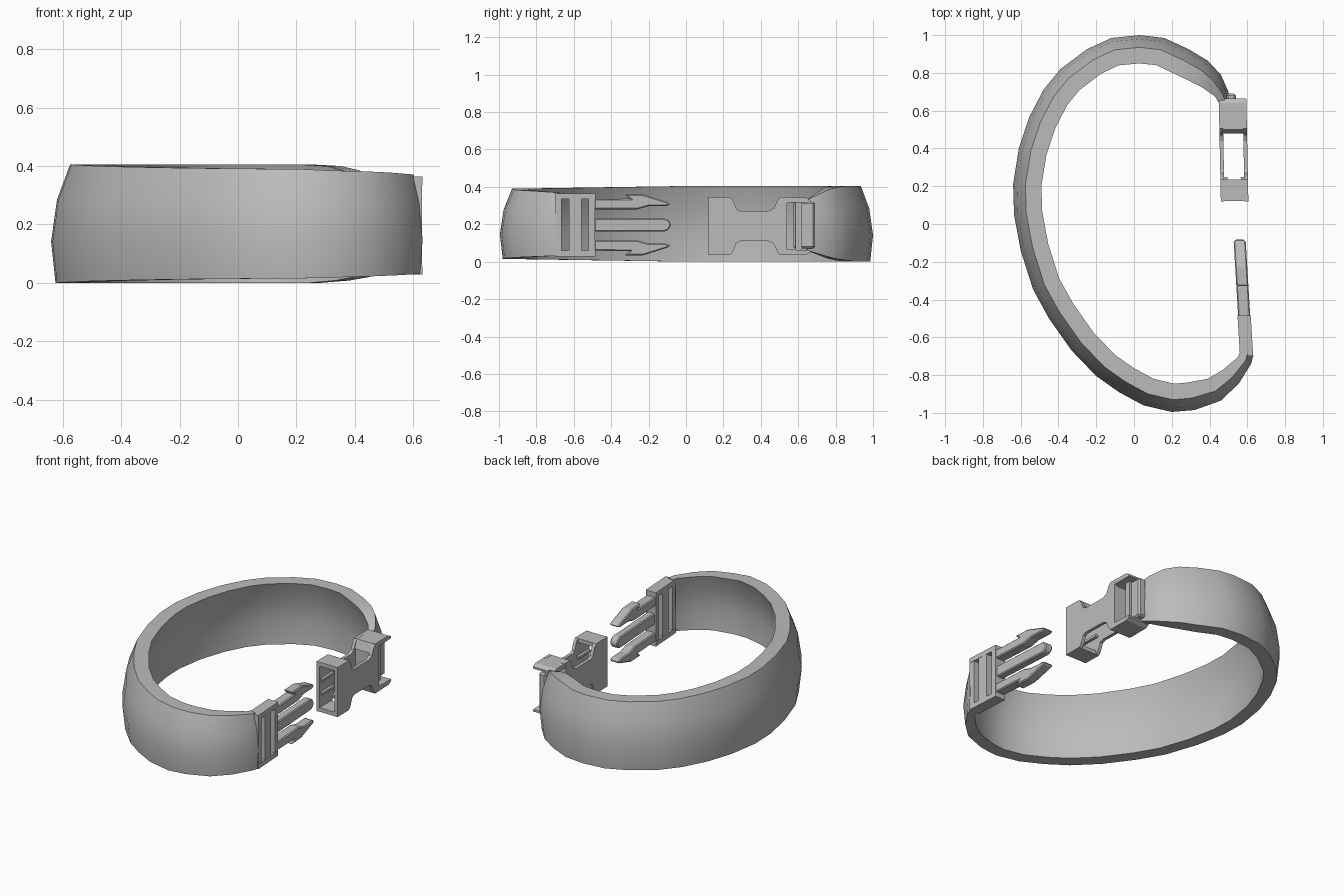
import bpy
import bmesh
from mathutils import Vector

default_cube = bpy.data.objects.get("Cube")
if default_cube:
    bpy.data.objects.remove(default_cube, do_unlink=True)

grey = bpy.data.materials.new("plain grey")
grey.use_nodes = True
grey.diffuse_color = (0.5, 0.5, 0.5, 1)
grey.node_tree.nodes["Principled BSDF"].inputs["Base Color"].default_value = grey.diffuse_color


def finish(name, bm, smooth_angle=None, bevel=0):
    """Turn a bmesh into a named, coloured object."""
    bmesh.ops.recalc_face_normals(bm, faces=bm.faces[:])
    mesh = bpy.data.meshes.new(name)
    bm.to_mesh(mesh)
    bm.free()
    mesh.materials.append(grey)
    obj = bpy.data.objects.new(name, mesh)
    bpy.context.collection.objects.link(obj)
    if bevel:
        modifier = obj.modifiers.new("soft edges", "BEVEL")
        modifier.width = bevel
        modifier.segments = 1
    if smooth_angle:
        bpy.ops.object.select_all(action="DESELECT")
        obj.select_set(True)
        bpy.context.view_layer.objects.active = obj
        bpy.ops.object.shade_smooth_by_angle(angle=smooth_angle)
    return obj


def prism(bm, outline, x_low, x_high):
    """Extrude a y-z outline along x."""
    low = [bm.verts.new((x_low, y, z)) for y, z in outline]
    high = [bm.verts.new((x_high, y, z)) for y, z in outline]
    bm.faces.new(low)
    bm.faces.new(high)
    for i in range(len(low)):
        j = (i + 1) % len(low)
        bm.faces.new((low[i], low[j], high[j], high[i]))


def box(bm, x, y, z):
    prism(bm, [(y[0], z[0]), (y[1], z[0]), (y[1], z[1]), (y[0], z[1])], *x)


def mirrored(half):
    """Complete an outline that is symmetric across the middle height."""
    return half + [(y, -z) for y, z in reversed(half)]


def place(bm, x, z, slope):
    """Lean a buckle half along the strap direction and lift it."""
    for v in bm.verts:
        v.co.x += x + slope * v.co.y
        v.co.z += z


# Strap: outside path, swept with a bulging tilted section
path = [(.51, .65), (.50, .70), (.46, .79), (.39, .865), (.29, .925), (.16, .985), (.03, 1),
        (-.12, .985), (-.25, .925), (-.39, .82), (-.48, .71), (-.555, .565), (-.61, .4),
        (-.64, .21), (-.635, .05), (-.6, -.14), (-.535, -.345), (-.45, -.5), (-.33, -.67),
        (-.2, -.805), (-.08, -.89), (.05, -.96), (.2, -.995), (.32, -.985), (.46, -.935),
        (.555, -.845), (.62, -.74), (.632, -.695)]
section = [(.015, 0), (0, .35), (.02, .7), (.065, 1), (.15, 1), (.105, .7), (.085, .35), (.095, 0)]
start_taper = [(.4, .06, .33), (.5, .045, .35), (.8, .02, .385), (.95, .008, .4)]
end_taper = [(.48, .03, .37), (.52, .03, .372), (.75, .026, .378), (.9, .022, .382), (1, .018, .385)]
bm = bmesh.new()
rings = []
last = len(path) - 1
for i, (x, y) in enumerate(path):
    ahead = Vector(path[min(i + 1, last)]) - Vector(path[max(i - 1, 0)])
    inward = Vector((-ahead.y, ahead.x)).normalized()
    if i < len(start_taper):
        depth, bottom, top = start_taper[i]
    elif last - i < len(end_taper):
        depth, bottom, top = end_taper[last - i]
    else:
        lean = max(0, -y) * .015
        depth, bottom, top = 1, lean, .405 - lean
    rings.append([bm.verts.new((x + inward.x * d * depth, y + inward.y * d * depth,
                                bottom + t * (top - bottom))) for d, t in section])
for a, b in zip(rings, rings[1:]):
    for k in range(len(section)):
        n = (k + 1) % len(section)
        bm.faces.new((a[k], a[n], b[n], b[k]))
bm.faces.new(rings[0])
bm.faces.new(rings[-1])
finish("collar_strap", bm, smooth_angle=.6)

# Socket half: two waisted plates
bm = bmesh.new()
waist = mirrored([(.12, .155), (.235, .155), (.25, .14), (.27, .09), (.29, .08), (.44, .08),
                  (.47, .095), (.49, .14), (.505, .155), (.56, .155), (.54, .125)])
for x in ((-.073, -.053), (.053, .073)):
    prism(bm, waist, *x)
place(bm, .535, .19, -.02)
finish("socket_plates", bm)

# Socket half: side walls, mouth ribs and strap bar
bm = bmesh.new()
for side in (-1, 1):
    wall = sorted((side * .13, side * .155))
    box(bm, (-.0725, .0725), (.121, .235), wall)
    prism(bm, [(.48, side * .1), (.5, side * .154), (.64, side * .154), (.665, side * .14),
               (.665, side * .128), (.54, side * .125)], -.0725, .0725)
    rib = sorted((side * .035, side * .05))
    for x in ((-.055, -.035), (.035, .055)):
        box(bm, x, (.13, .25), rib)
box(bm, (-.054, .054), (.49, .535), (-.125, .125))
box(bm, (-.03, .03), (.585, .62), (-.135, .135))
place(bm, .535, .19, -.02)
finish("socket_walls", bm)

# Strap loop holding the socket bar
bm = bmesh.new()
box(bm, (-.025, .025), (.575, .69), (-.125, .125))
place(bm, .528, .195, -.02)
finish("strap_loop", bm, bevel=.01)

# Plug half: slotted frame
bm = bmesh.new()
for side in (-1, 1):
    box(bm, (-.035, .035), (-.7, -.485), sorted((side * .138, side * .168)))
for y in ((-.699, -.665), (-.625, -.56), (-.52, -.486)):
    box(bm, (-.034, .034), y, (-.14, .14))
place(bm, .554, .197, -.06)
finish("plug_frame", bm)

# Plug half: guide prong and two barbed spring arms
bm = bmesh.new()
prism(bm, mirrored([(-.49, .035), (-.115, .035), (-.095, .027), (-.083, .01)]), -.025, .025)
arm = [(-.49, .083), (-.26, .083), (-.2, .1), (-.11, .1), (-.083, .11),
       (-.1, .122), (-.23, .163), (-.33, .163), (-.3, .14), (-.49, .138)]
for side in (-1, 1):
    prism(bm, [(y, side * z) for y, z in arm], -.032, .032)
place(bm, .554, .197, -.06)
finish("plug_prongs", bm, bevel=.006)
